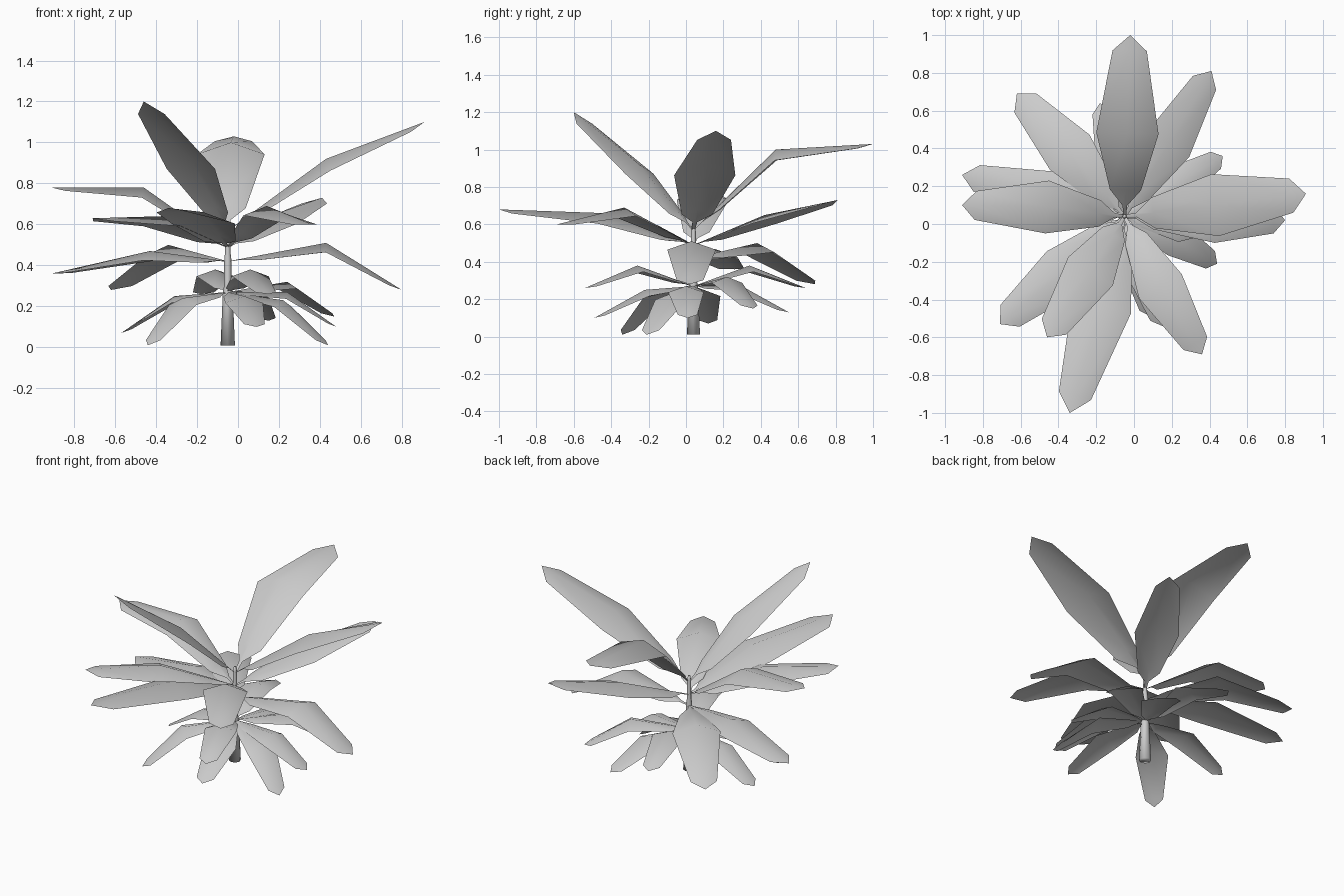
import bpy, bmesh
from mathutils import Vector

if "Cube" in bpy.data.objects:
    bpy.data.objects.remove(bpy.data.objects["Cube"])

STEM = Vector((-0.05, 0.04, 0))


def finish(name, bm):
    bmesh.ops.recalc_face_normals(bm, faces=bm.faces)
    me = bpy.data.meshes.new(name)
    bm.to_mesh(me)
    bm.free()
    ob = bpy.data.objects.new(name, me)
    bpy.context.collection.objects.link(ob)
    for p in me.polygons:
        p.use_smooth = True
    return ob


def leaf(name, base_z, mid, tip, half, droop=0.35):
    """Roof-folded blade: ridge runs stem -> mid -> tip, edges hang below it."""
    base, mid, tip = STEM + Vector((0, 0, base_z)), Vector(mid), Vector(tip)
    flat = tip - base
    flat.z = 0
    side = flat.cross(Vector((0, 0, 1))).normalized()
    # ridge point, half width
    rows = [(base, 0.008), (base.lerp(mid, 0.13), 0.012),
            (base.lerp(mid, 0.32), half * 0.5), (mid, half),
            (mid.lerp(tip, 0.84), half * 0.55)]
    bm = bmesh.new()
    loops = []
    for i, (p, w) in enumerate(rows):
        d = w * droop * (0.6 if i == 4 else 1)
        down = Vector((0, 0, -d))
        loops.append([bm.verts.new(p - side * w + down), bm.verts.new(p),
                      bm.verts.new(p + side * w + down)])
    for a, b in zip(loops, loops[1:]):
        for k in (0, 1):
            bm.faces.new((a[k], b[k], b[k + 1], a[k + 1]))
    t = bm.verts.new(tip)
    for k in (0, 1):
        bm.faces.new((loops[-1][k], t, loops[-1][k + 1]))
    return finish(name, bm)


# stem: tapering, knuckled eight-sided stalk
bm = bmesh.new()
rings = []
from math import cos, sin, pi
for z, r in ((0.01, 0.035), (0.27, 0.024), (0.30, 0.018), (0.44, 0.017),
             (0.46, 0.013), (0.58, 0.012), (0.61, 0.006)):
    rings.append([bm.verts.new(STEM + Vector((r * cos(k * pi / 4), r * sin(k * pi / 4), z)))
                  for k in range(8)])
for a, b in zip(rings, rings[1:]):
    for k in range(8):
        bm.faces.new((a[k], a[(k + 1) % 8], b[(k + 1) % 8], b[k]))
bm.faces.new(rings[0][::-1])
bm.faces.new(rings[-1])
finish("stem", bm)

# upright crown leaves: mid ridge point, tip, half width
crown = [((-0.035, 0.48, 1.00), (-0.02, 1.00, 1.03), 0.165),
         ((0.43, 0.10, 0.92), (0.91, 0.16, 1.10), 0.165),
         ((-0.23, -0.25, 0.92), (-0.46, -0.60, 1.20), 0.14)]
for i, (m, t, w) in enumerate(crown):
    leaf(f"crown_leaf_{i + 1}", 0.57, m, t, w)

# spreading upper leaves
upper = [((-0.17, -0.43, 0.66), (-0.34, -1.00, 0.68), 0.16),
         ((0.18, 0.42, 0.65), (0.41, 0.81, 0.73), 0.13),
         ((-0.46, 0.09, 0.78), (-0.91, 0.10, 0.78), 0.14),
         ((-0.37, -0.25, 0.64), (-0.71, -0.53, 0.63), 0.14),
         ((0.14, -0.33, 0.69), (0.36, -0.69, 0.60), 0.13)]
for i, (m, t, w) in enumerate(upper):
    leaf(f"upper_leaf_{i + 1}", 0.49, m, t, w)

# arching middle leaves
middle = [((-0.34, 0.38, 0.50), (-0.62, 0.69, 0.28), 0.14),
          ((-0.43, 0.15, 0.47), (-0.91, 0.26, 0.36), 0.13),
          ((0.43, 0.03, 0.51), (0.80, 0.02, 0.28), 0.13)]
for i, (m, t, w) in enumerate(middle):
    leaf(f"middle_leaf_{i + 1}", 0.42, m, t, w)

# drooping low leaves
low = [((0.22, -0.08, 0.23), (0.44, -0.21, 0.01)),
       ((0.24, 0.22, 0.32), (0.47, 0.36, 0.15)),
       ((0.06, -0.26, 0.38), (0.15, -0.54, 0.26)),
       ((0.03, -0.22, 0.25), (0.09, -0.49, 0.10)),
       ((-0.27, -0.16, 0.24), (-0.44, -0.34, 0.01)),
       ((-0.31, 0.09, 0.25), (-0.57, 0.12, 0.07)),
       ((0.24, 0.00, 0.27), (0.48, 0.01, 0.10)),
       ((0.06, 0.28, 0.28), (0.15, 0.55, 0.13)),
       ((-0.11, 0.34, 0.38), (-0.18, 0.64, 0.26))]
for i, (m, t) in enumerate(low):
    leaf(f"low_leaf_{i + 1}", 0.27, m, t, 0.095)
